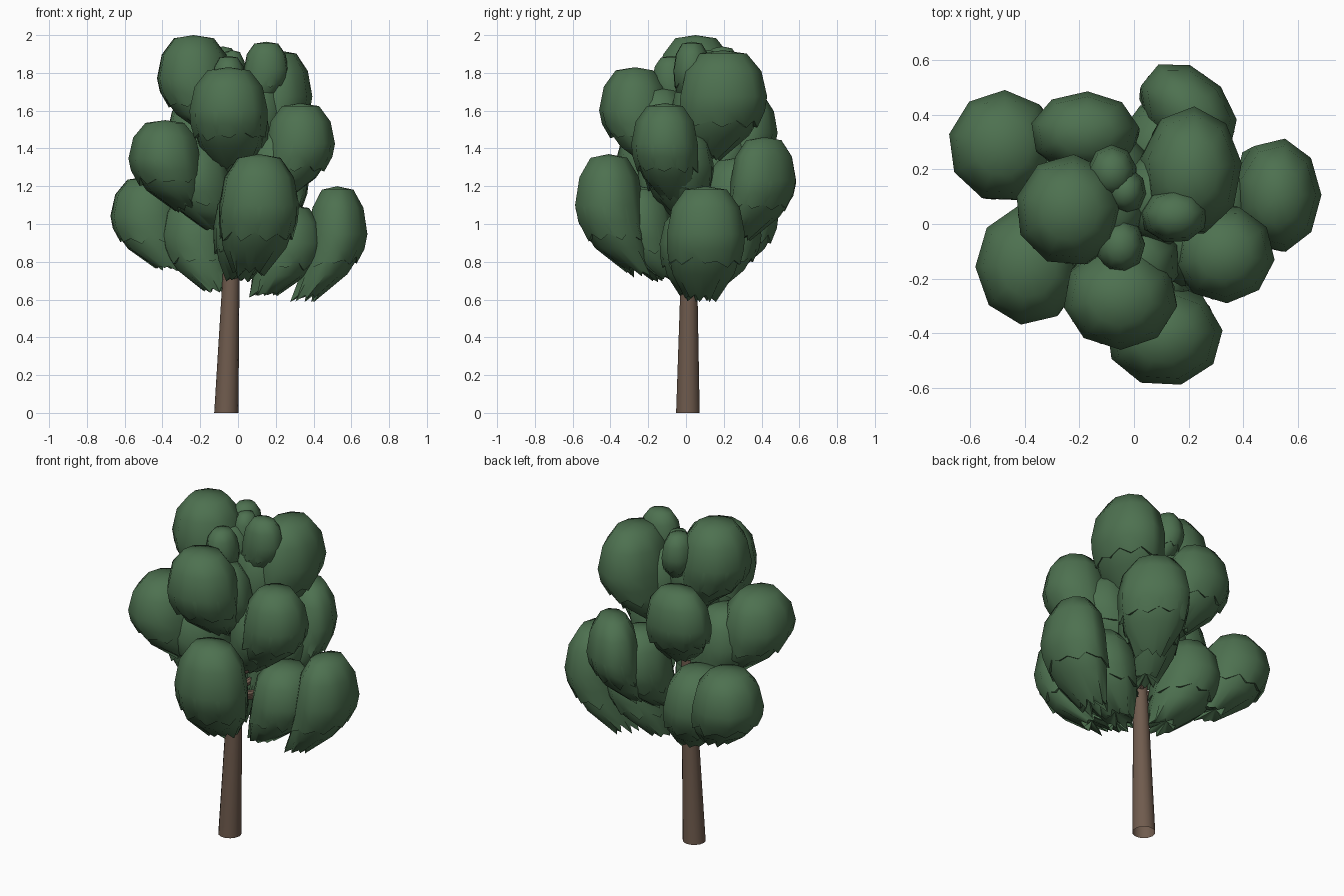
import bpy, bmesh, math, random
from mathutils import Vector

if "Cube" in bpy.data.objects:
    bpy.data.objects.remove(bpy.data.objects["Cube"])

random.seed(4)


def material(name, rgb):
    m = bpy.data.materials.new(name)
    m.diffuse_color = (*rgb, 1)
    m.use_nodes = True
    m.node_tree.nodes["Principled BSDF"].inputs["Base Color"].default_value = m.diffuse_color
    return m


LEAF = material("leaf_green", (0.075, 0.165, 0.08))
BARK = material("bark_brown", (0.16, 0.105, 0.075))


def finish(name, bm, mat, angle):
    me = bpy.data.meshes.new(name)
    bm.to_mesh(me)
    bm.free()
    me.materials.append(mat)
    ob = bpy.data.objects.new(name, me)
    bpy.context.collection.objects.link(ob)
    bpy.ops.object.select_all(action='DESELECT')
    ob.select_set(True)
    bpy.context.view_layer.objects.active = ob
    bpy.ops.object.shade_smooth_by_angle(angle=math.radians(angle))


def trunk_x(z):
    return -0.062 + 0.035 * z


# Tapered tube along a path of (x, y, z, radius), open at its root
def limb(name, pts, sides):
    bm = bmesh.new()
    rings = []
    for i, p in enumerate(pts):
        a, b = pts[max(i - 1, 0)], pts[min(i + 1, len(pts) - 1)]
        rot = Vector((0, 0, 1)).rotation_difference(Vector(b[:3]) - Vector(a[:3]))
        if i == 0 and p[2] == 0:
            rot.identity()
        rings.append([bm.verts.new(Vector(p[:3]) + rot @ Vector(
            (p[3] * math.cos(t), p[3] * math.sin(t), 0)))
            for t in (2 * math.pi * k / sides for k in range(sides))])
    for r, s in zip(rings, rings[1:]):
        for k in range(sides):
            n = (k + 1) % sides
            bm.faces.new((r[k], r[n], s[n], s[k]))
    bm.faces.new(rings[-1])
    finish(name, bm, BARK, 40)


# Leaf shell: faceted dome of (radius, height) rings ending in a ragged rim,
# curving so that its underside runs in towards the trunk
def shell(name, c, r, spin, profile, tooth, lean):
    n = 18
    turn = random.uniform(0, 0.7)
    inward = Vector((trunk_x(c.z) - c.x, 0.02 - c.y, 0))
    inward = inward.normalized() * min(1, inward.length / 0.2) * lean
    bm = bmesh.new()

    def put(rad, ang, h):
        u, v = r.x * rad * math.cos(ang), r.y * rad * math.sin(ang)
        p = c + Vector((u * math.cos(spin) - v * math.sin(spin),
                        u * math.sin(spin) + v * math.cos(spin), r.z * h))
        depth = max(0, -h)
        return bm.verts.new(p + inward * r.z * depth * (0.25 + 0.65 * depth))

    top = put(0, 0, profile[0][1])
    rings = []
    for i, (rad, h) in enumerate(profile[1:], 2):
        ring = []
        for k in range(n):
            flat = math.cos(2 * math.pi / n) if k % 2 else 1
            dh = 0
            if i == len(profile):
                dh = (tooth if k % 2 else -tooth) * random.uniform(0.1, 1.5)
            ring.append(put(rad * flat, turn + 2 * math.pi * k / n, h + dh))
        rings.append(ring)
    under = put(0, 0, profile[-1][1] + 0.15)
    for k in range(n):
        m = (k + 1) % n
        bm.faces.new((top, rings[0][k], rings[0][m]))
        for a, b in zip(rings, rings[1:]):
            bm.faces.new((a[k], b[k], b[m], a[m]))
        bm.faces.new((rings[-1][k], under, rings[-1][m]))
    bmesh.ops.recalc_face_normals(bm, faces=bm.faces)
    finish(name, bm, LEAF, 60)


CAP = [(0, 1), (0.54, 0.93), (0.87, 0.57), (1, 0.05), (0.985, -0.25), (0.91, -0.52)]
CORE = [(0, 0.9), (0.52, 0.82), (0.84, 0.45), (0.95, 0), (0.94, -0.3),
        (0.79, -0.75), (0.4, -1.2)]


def cluster(name, x, y, rx, ry, top, bottom, spin=0):
    rz = (top - bottom) / 2.25
    c = Vector((x, y, top - rz))
    r = Vector((rx, ry, rz))
    shell(name + "_core", c, r, math.radians(spin), CORE, 0.07, 0.5)
    shell(name + "_cap", c, r, math.radians(spin), CAP, 0.08, 0.5)
    # branch feeding the cluster
    z0 = max(0.84, c.z - 0.25)
    limb(name + "_branch", [(trunk_x(z0), 0.015, z0, 0.022),
                            ((x + trunk_x(z0)) / 2, y / 2, z0 + 0.06, 0.018),
                            (x, y, c.z, 0.01)], 8)


# Trunk
limb("trunk", [(trunk_x(z), 0.01 + 0.008 * z, z, r) for z, r in
               ((0, 0.064), (0.75, 0.044), (1.2, 0.033), (1.7, 0.014))], 14)

# Leaf clusters: x, y, x radius, y radius, top, bottom, optional spin
for name, *v in (
    ("low_left_outer", -0.48, 0.285, 0.2, 0.205, 1.25, 0.76),
    ("low_left_inner", -0.22, 0.19, 0.195, 0.21, 1.16, 0.64),
    ("low_right_outer", 0.525, 0.105, 0.16, 0.21, 1.2, 0.6),
    ("low_right_inner", 0.275, 0.06, 0.185, 0.2, 1.1, 0.62),
    ("low_front", 0.11, -0.41, 0.215, 0.185, 1.37, 0.73),
    ("low_front_inner", 0.04, -0.25, 0.17, 0.18, 1.2, 0.7),
    ("back_outer", 0.2, 0.415, 0.145, 0.205, 1.46, 0.92, 45),
    ("back_inner", 0.11, 0.27, 0.17, 0.19, 1.35, 0.85),
    ("mid_left_outer", -0.385, -0.15, 0.195, 0.22, 1.55, 1.07),
    ("mid_left_inner", -0.22, -0.07, 0.185, 0.19, 1.44, 0.96),
    ("mid_right_outer", 0.33, -0.11, 0.185, 0.18, 1.64, 1.13),
    ("mid_right_inner", 0.2, -0.04, 0.18, 0.19, 1.52, 1.04),
    ("mid_back", -0.18, 0.335, 0.2, 0.15, 1.69, 1.2),
    ("mid_back_inner", -0.1, 0.2, 0.16, 0.15, 1.55, 1.15),
    ("high_front", -0.05, -0.27, 0.21, 0.19, 1.83, 1.29),
    ("high_front_inner", 0.0, -0.14, 0.17, 0.16, 1.72, 1.25),
    ("high_left", -0.235, 0.05, 0.2, 0.205, 2.0, 1.46),
    ("high_left_inner", -0.12, 0.05, 0.17, 0.17, 1.86, 1.4),
    ("high_right", 0.21, 0.195, 0.185, 0.235, 1.92, 1.34),
    ("high_right_inner", 0.1, 0.09, 0.16, 0.17, 1.8, 1.32),
    ("crown_right", 0.15, 0.03, 0.12, 0.1, 1.965, 1.62),
    ("crown_back", -0.08, 0.19, 0.09, 0.1, 1.94, 1.62),
    ("crown_front", -0.05, -0.08, 0.09, 0.1, 1.89, 1.6),
    ("crown_middle", -0.03, 0.12, 0.075, 0.085, 1.92, 1.6),
):
    cluster(name, *v)
